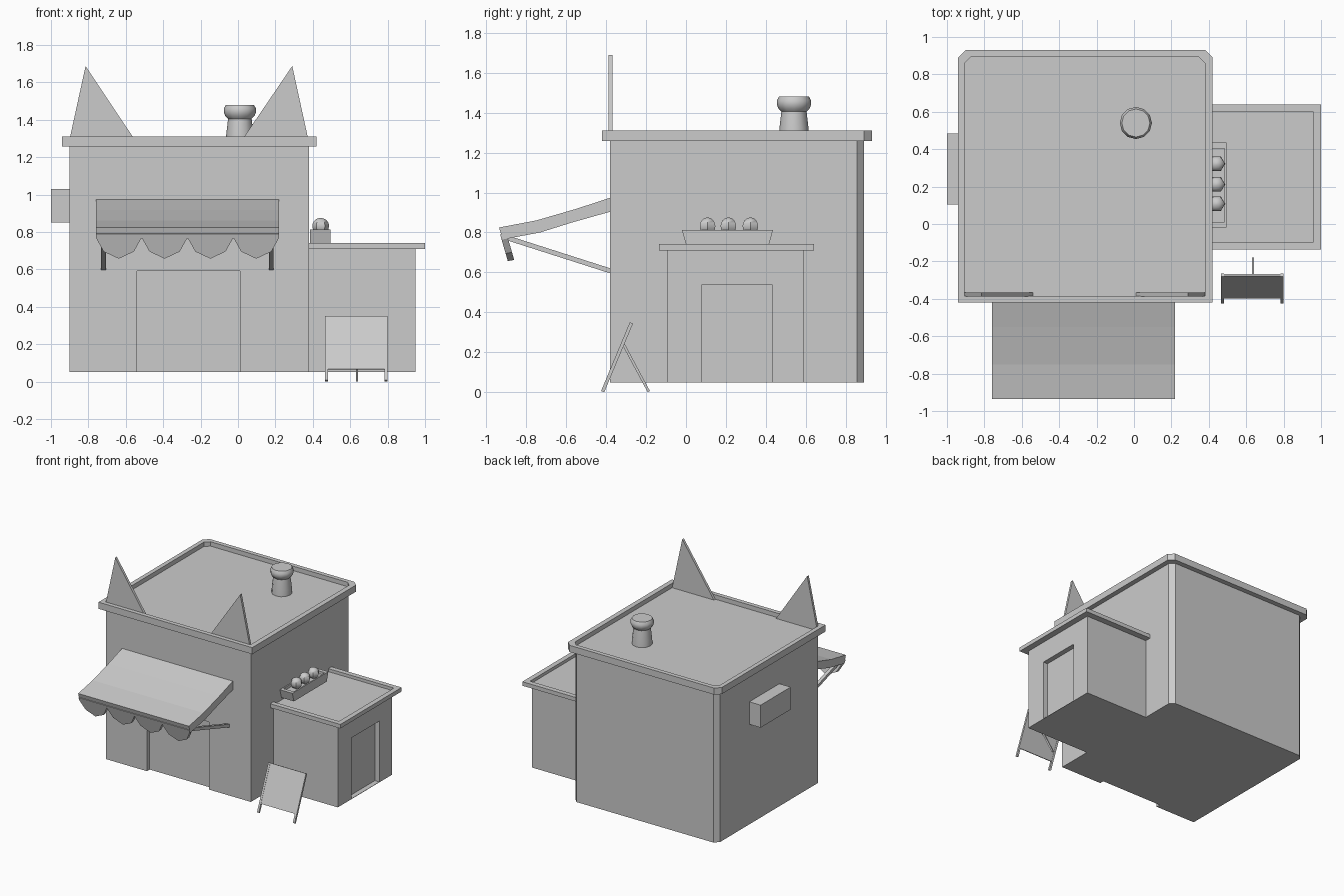
import bpy, bmesh, math
from mathutils import Vector

if "Cube" in bpy.data.objects:
    bpy.data.objects.remove(bpy.data.objects["Cube"])


def loft(name, loops, smooth=False):
    """Skin a stack of equal-length point loops and cap both ends."""
    bm = bmesh.new()
    rings = [[bm.verts.new(p) for p in loop] for loop in loops]
    n = len(rings[0])
    for a, b in zip(rings, rings[1:]):
        for i in range(n):
            j = (i + 1) % n
            bm.faces.new((a[i], a[j], b[j], b[i]))
    bm.faces.new(rings[0][::-1])
    bm.faces.new(rings[-1])
    bmesh.ops.recalc_face_normals(bm, faces=bm.faces)
    me = bpy.data.meshes.new(name)
    bm.to_mesh(me)
    bm.free()
    ob = bpy.data.objects.new(name, me)
    bpy.context.collection.objects.link(ob)
    if smooth:
        bpy.ops.object.select_all(action='DESELECT')
        ob.select_set(True)
        bpy.context.view_layer.objects.active = ob
        bpy.ops.object.shade_smooth_by_angle(angle=math.radians(50))
    return ob


def at_z(pts, z):
    return [(x, y, z) for x, y in pts]


def rect(x0, x1, y0, y1):
    return [(x0, y0), (x1, y0), (x1, y1), (x0, y1)]


def box(name, x0, x1, y0, y1, z0, z1):
    r = rect(x0, x1, y0, y1)
    return loft(name, [at_z(r, z0), at_z(r, z1)])


def tray(name, bottom, outer, inner, z0, z1, floor):
    """Slab with a raised rim round a lower floor."""
    return loft(name, [at_z(bottom, z0), at_z(outer, z1), at_z(inner, z1), at_z(inner, floor)])


def side_prism(name, yz, x0, x1):
    return loft(name, [[(x, y, z) for y, z in yz] for x in (x0, x1)])


def strut(name, x0, x1, a, b, t):
    """Bar of thickness t between two points in the side plane."""
    a, b = Vector(a), Vector(b)
    d = (b - a).normalized()
    n = Vector((-d.y, d.x)) * t / 2
    return side_prism(name, [a - n, b - n, b + n, a + n], x0, x1)


def cut(ob, cutter):
    mod = ob.modifiers.new("doorway", 'BOOLEAN')
    mod.operation, mod.solver, mod.object = 'DIFFERENCE', 'EXACT', cutter
    bpy.context.view_layer.objects.active = ob
    bpy.ops.object.modifier_apply(modifier=mod.name)
    bpy.data.objects.remove(cutter)


def lathe(name, centre, profile, sides):
    cx, cy = centre
    return loft(name, [[(cx + r * math.cos(2 * math.pi * i / sides),
                         cy + r * math.sin(2 * math.pi * i / sides), z)
                        for i in range(sides)] for r, z in profile], True)


def chamfered(x0, x1, y0, y1, c):
    """Rectangle with the two back corners cut off."""
    return [(x0, y0), (x1, y0), (x1, y1 - c), (x1 - c, y1), (x0 + c, y1), (x0, y1 - c)]


# Main building with recessed front doorway
walls = chamfered(-0.90, 0.38, -0.38, 0.89, 0.035)
main = loft("main_walls", [at_z(walls, 0.05), at_z(walls, 1.265)])
cut(main, box("door_cutter", -0.54, 0.01, -0.5, -0.345, 0.0, 0.59))
outer = chamfered(-0.94, 0.42, -0.42, 0.93, 0.04)
inner = chamfered(-0.905, 0.38, -0.385, 0.895, 0.035)
tray("main_roof", outer, outer, inner, 1.257, 1.31, 1.275)

# Side annex with recessed side doorway
annex = box("annex_walls", 0.38, 0.95, -0.095, 0.59, 0.05, 0.715)
cut(annex, box("annex_door_cutter", 0.91, 1.1, 0.08, 0.43, 0.053, 0.54))
slab = rect(0.375, 1.0, -0.135, 0.64)
tray("annex_roof", slab, slab, rect(0.38, 0.96, -0.095, 0.60), 0.71, 0.742, 0.718)

# Pointed ears on the front parapet
for name, xs in (("left_ear", (-0.905, -0.54, -0.815)), ("right_ear", (0.38, 0.01, 0.29))):
    tri = list(zip(xs, (1.275, 1.275, 1.687)))
    loft(name, [[(x, y, z) for x, z in tri] for y in (-0.387, -0.367)])

# Chimney
lathe("chimney", (0.01, 0.54),
      [(0.075, 1.27), (0.073, 1.32), (0.063, 1.405), (0.078, 1.42),
       (0.086, 1.44), (0.086, 1.46), (0.075, 1.48)], 12)

# Wall box on the left side
box("wall_box", -1.0, -0.895, 0.105, 0.485, 0.85, 1.03)

# Awning canopy
side_prism("awning", [(-0.375, 0.975), (-0.55, 0.918), (-0.75, 0.86), (-0.935, 0.825),
                      (-0.917, 0.765), (-0.73, 0.80), (-0.57, 0.85), (-0.375, 0.905)], -0.76, 0.22)

# Scalloped valance, tilted back under the canopy edge
width, z_top = 0.98 / 4, 0.77
edge = [(-0.76, z_top)]
for k in range(4):
    x = -0.76 + k * width
    edge += [(x + f * width, z) for f, z in
             ((0.17, 0.695), (0.5, 0.657), (0.83, 0.695), (1.0, z_top))]
edge += [(0.22, 0.79), (-0.76, 0.79)]
loft("awning_valance", [[(x, -0.924 + (z_top - z) * 0.29 + dy, z + dz) for x, z in edge]
                        for dy, dz in ((0, 0), (0.032, 0.006))])

# Awning arms
for name, x in (("left_awning_arm", -0.72), ("right_awning_arm", 0.178)):
    strut(name, x - 0.013, x + 0.013, (-0.90, 0.775), (-0.375, 0.607), 0.024)

# Planter with round bushes
tray("planter", rect(0.385, 0.495, 0.0, 0.415), rect(0.385, 0.495, -0.02, 0.435),
     rect(0.395, 0.484, 0.01, 0.405), 0.74, 0.812, 0.79)
for i, y in enumerate((0.108, 0.212, 0.322)):
    arc = [math.pi * (k + 0.4) / 8.8 for k in range(9)]
    lathe(f"bush_{i + 1}", (0.442, y),
          [(0.045 * math.sin(a), 0.832 - 0.043 * math.cos(a)) for a in arc], 6)

# Standing sign board with two legs and a rear prop
foot, top = Vector((-0.417, 0.004)), Vector((-0.273, 0.348))
strut("sign_board", 0.467, 0.797, foot.lerp(top, 0.18), top, 0.013)
for name, x in (("left_sign_leg", 0.465), ("right_sign_leg", 0.782)):
    strut(name, x, x + 0.016, foot, top, 0.017)
strut("sign_prop", 0.63, 0.641, (-0.315, 0.245), (-0.186, 0.004), 0.013)
